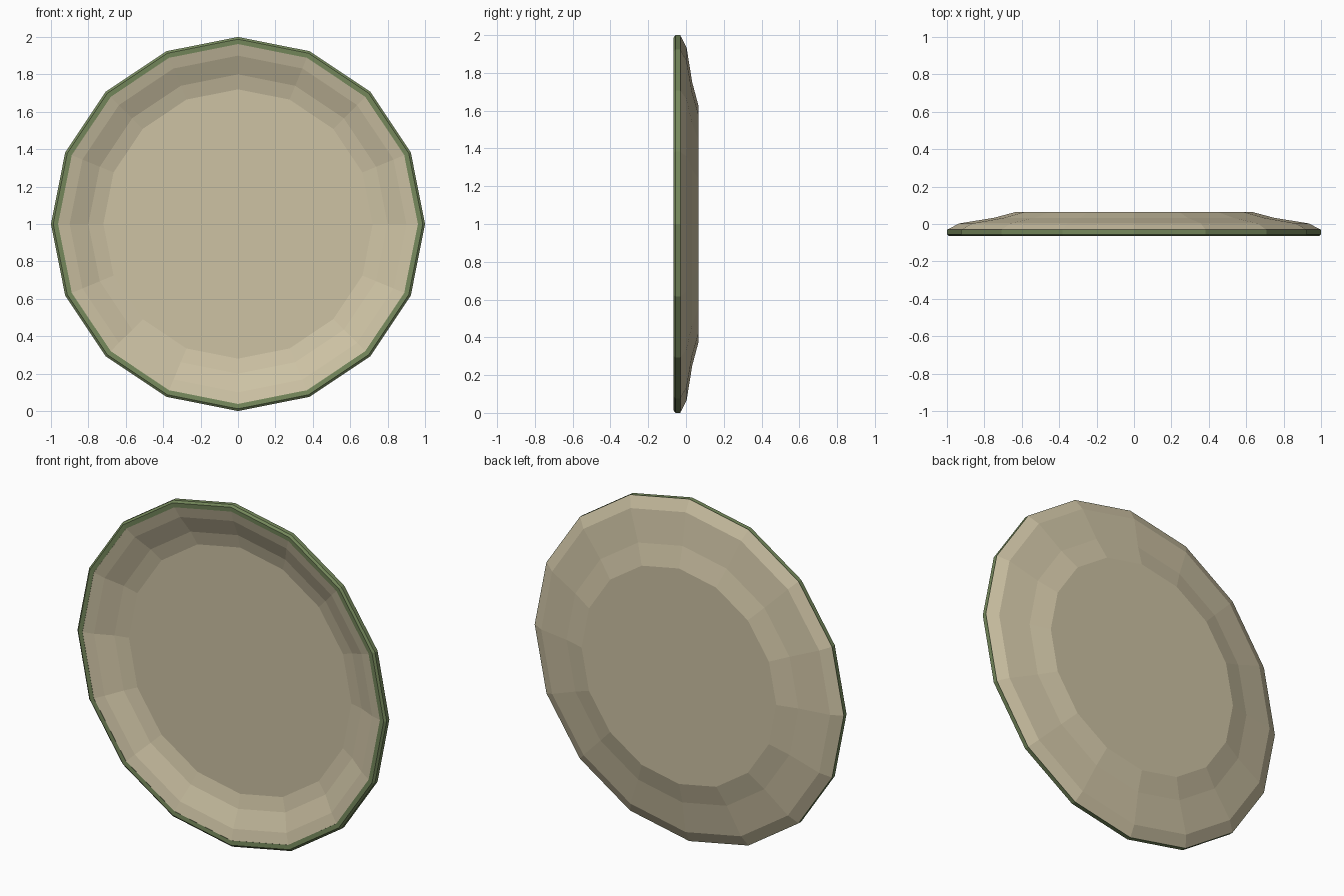
import bpy
import bmesh
from math import sin, cos, pi

cube = bpy.data.objects.get("Cube")
if cube:
    bpy.data.objects.remove(cube, do_unlink=True)

SIDES = 16


def material(name, rgb):
    mat = bpy.data.materials.new(name)
    mat.use_nodes = True
    colour = (*rgb, 1.0)
    mat.diffuse_color = colour
    mat.node_tree.nodes["Principled BSDF"].inputs["Base Color"].default_value = colour
    return mat


def lathe(name, profile, mat, capped=False, closed=False):
    """Spin (radius, depth) points around the plate's front-to-back axis."""
    bm = bmesh.new()
    angles = [2 * pi * i / SIDES for i in range(SIDES)]
    rings = [[bm.verts.new((r * cos(a), y, 1 + r * sin(a))) for a in angles]
             for r, y in profile]
    pairs = list(zip(rings, rings[1:]))
    if closed:
        pairs.append((rings[-1], rings[0]))
    for a, b in pairs:
        for i in range(SIDES):
            j = (i + 1) % SIDES
            bm.faces.new((a[i], a[j], b[j], b[i]))
    if capped:
        bm.faces.new(rings[0])
        bm.faces.new(rings[-1])
    bmesh.ops.recalc_face_normals(bm, faces=bm.faces)
    mesh = bpy.data.meshes.new(name)
    bm.to_mesh(mesh)
    bm.free()
    mesh.materials.append(mat)
    obj = bpy.data.objects.new(name, mesh)
    bpy.context.collection.objects.link(obj)
    return obj


cream = material("cream glaze", (0.61, 0.54, 0.37))
green = material("green rim", (0.18, 0.25, 0.107))

# Dish: inner well, lip, then the outside down to the flat foot
lathe("plate_dish", [
    (0.72, 0.02), (0.80, 0.0), (0.90, -0.045), (0.962, -0.062),
    (0.998, -0.03), (0.935, 0.003), (0.75, 0.033), (0.63, 0.065),
], cream, capped=True)

# Coloured band wrapped around the lip
lathe("rim_band", [
    (0.962, -0.063), (0.988, -0.065), (1.0, -0.055), (1.0, -0.03), (0.97, -0.032),
], green, closed=True)
